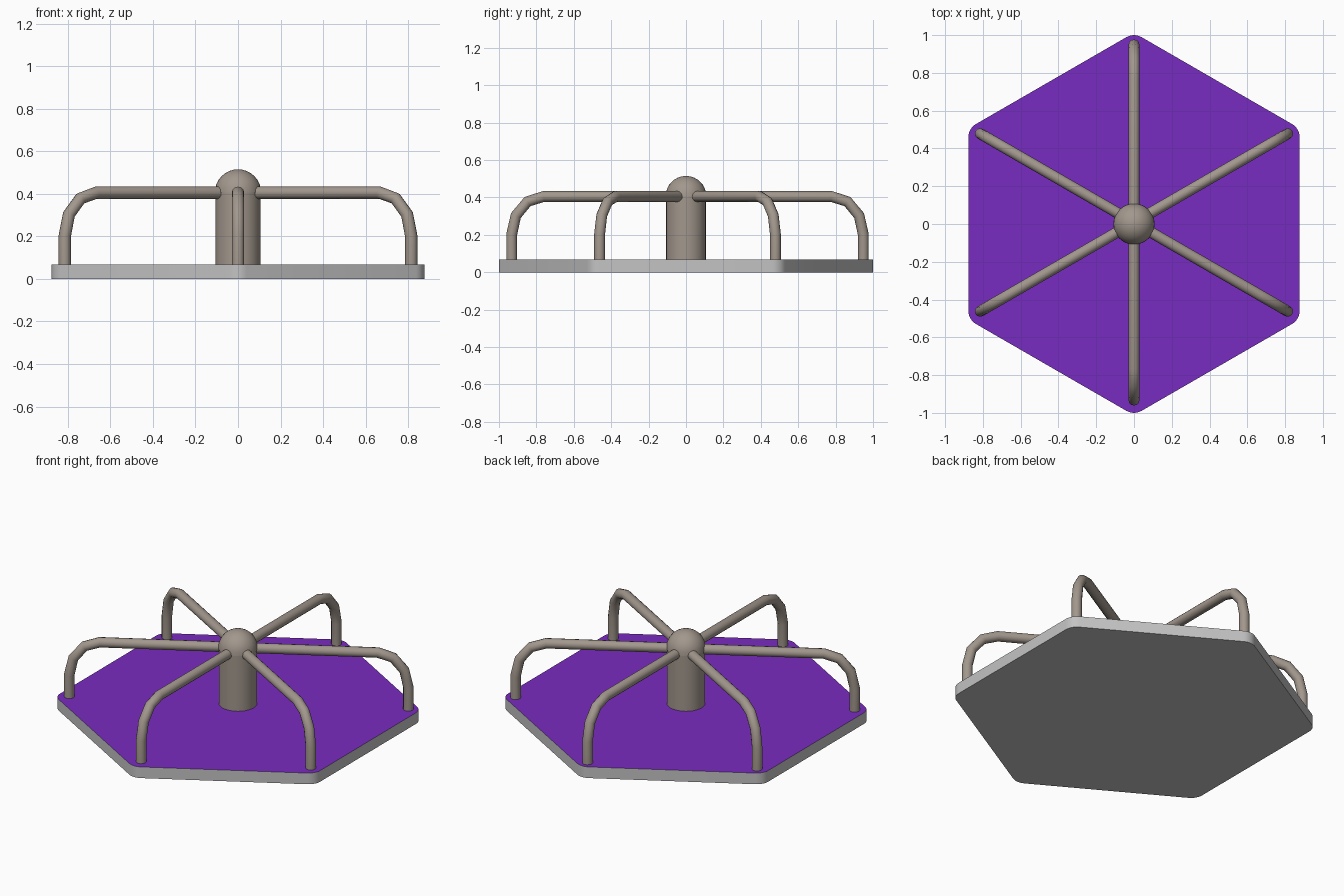
import bpy, bmesh
from math import sin, cos, radians
from mathutils import Matrix, Vector

cube = bpy.data.objects.get("Cube")
if cube:
    bpy.data.objects.remove(cube, do_unlink=True)


def material(name, rgb):
    m = bpy.data.materials.new(name)
    m.use_nodes = True
    m.diffuse_color = (*rgb, 1)
    m.node_tree.nodes["Principled BSDF"].inputs["Base Color"].default_value = (*rgb, 1)
    return m


purple = material("purple deck paint", (0.19, 0.025, 0.53))
grey = material("grey edge", (0.55, 0.55, 0.55))
metal = material("warm grey metal", (0.36, 0.31, 0.265))


def mesh_object(name, bm, *mats):
    bmesh.ops.recalc_face_normals(bm, faces=bm.faces)
    mesh = bpy.data.meshes.new(name)
    bm.to_mesh(mesh)
    bm.free()
    ob = bpy.data.objects.new(name, mesh)
    bpy.context.collection.objects.link(ob)
    for m in mats:
        mesh.materials.append(m)
    smooth(ob)
    return ob


def smooth(ob):
    bpy.ops.object.select_all(action="DESELECT")
    ob.select_set(True)
    bpy.context.view_layer.objects.active = ob
    bpy.ops.object.shade_smooth_by_angle(angle=radians(40))


# Platform: hexagon with rounded corners, painted on top
DECK = 0.068
CORNER_DIST, CORNER_R, STEPS = 0.92, 0.08, 6
bm = bmesh.new()
outline = []
for k in range(6):
    a = radians(30 + 60 * k)
    for j in range(STEPS + 1):
        b = a + radians(-30 + 60 * j / STEPS)
        outline.append(bm.verts.new((CORNER_DIST * cos(a) + CORNER_R * cos(b),
                                     CORNER_DIST * sin(a) + CORNER_R * sin(b), 0)))
base = bm.faces.new(outline)
top = bmesh.ops.extrude_face_region(bm, geom=[base])["geom"]
bmesh.ops.translate(bm, vec=(0, 0, DECK),
                    verts=[g for g in top if isinstance(g, bmesh.types.BMVert)])
bmesh.ops.recalc_face_normals(bm, faces=bm.faces)
for f in bm.faces:
    f.material_index = 1 if f.normal.z > 0.5 else 0
mesh_object("platform", bm, grey, purple)

# Centre post
POST_R, POST_TOP = 0.106, 0.408
bm = bmesh.new()
bmesh.ops.create_cone(bm, cap_ends=True, segments=32, radius1=POST_R, radius2=POST_R,
                      depth=POST_TOP - 0.03,
                      matrix=Matrix.Translation((0, 0, (POST_TOP + 0.03) / 2)))
mesh_object("centre_post", bm, metal)

# Dome cap on the post
bm = bmesh.new()
bmesh.ops.create_uvsphere(bm, u_segments=32, v_segments=16, radius=0.109)
bmesh.ops.bisect_plane(bm, geom=bm.verts[:] + bm.edges[:] + bm.faces[:],
                       plane_co=(0, 0, 0), plane_no=(0, 0, -1), clear_outer=True)
bmesh.ops.holes_fill(bm, edges=[e for e in bm.edges if e.is_boundary])
bmesh.ops.translate(bm, vec=(0, 0, POST_TOP - 0.002), verts=bm.verts)
mesh_object("dome_cap", bm, metal)

# Six bent handrails from the post down to the platform corners
RAIL_Z, RAIL_OUT, BEND_W, BEND_H = 0.405, 0.94, 0.17, 0.203
path = [(0.03, RAIL_Z)]
for deg in (90, 60, 30, 0):
    t = radians(deg)
    path.append((RAIL_OUT - BEND_W + BEND_W * cos(t), RAIL_Z - BEND_H + BEND_H * sin(t)))
path.append((RAIL_OUT, DECK - 0.03))


def handrail(index):
    a = radians(30 + 60 * index)
    name = f"handrail_{index + 1}"
    curve = bpy.data.curves.new(name, "CURVE")
    curve.dimensions = "3D"
    curve.bevel_depth = 0.029
    curve.bevel_resolution = 4
    curve.use_fill_caps = True
    spline = curve.splines.new("POLY")
    spline.points.add(len(path) - 1)
    for p, (r, z) in zip(spline.points, path):
        p.co = (r * cos(a), r * sin(a) + 0.008, z, 1)
    curve.materials.append(metal)
    ob = bpy.data.objects.new(name, curve)
    bpy.context.collection.objects.link(ob)
    bpy.ops.object.select_all(action="DESELECT")
    ob.select_set(True)
    bpy.context.view_layer.objects.active = ob
    bpy.ops.object.convert(target="MESH")
    smooth(bpy.context.view_layer.objects.active)


for i in range(6):
    handrail(i)
